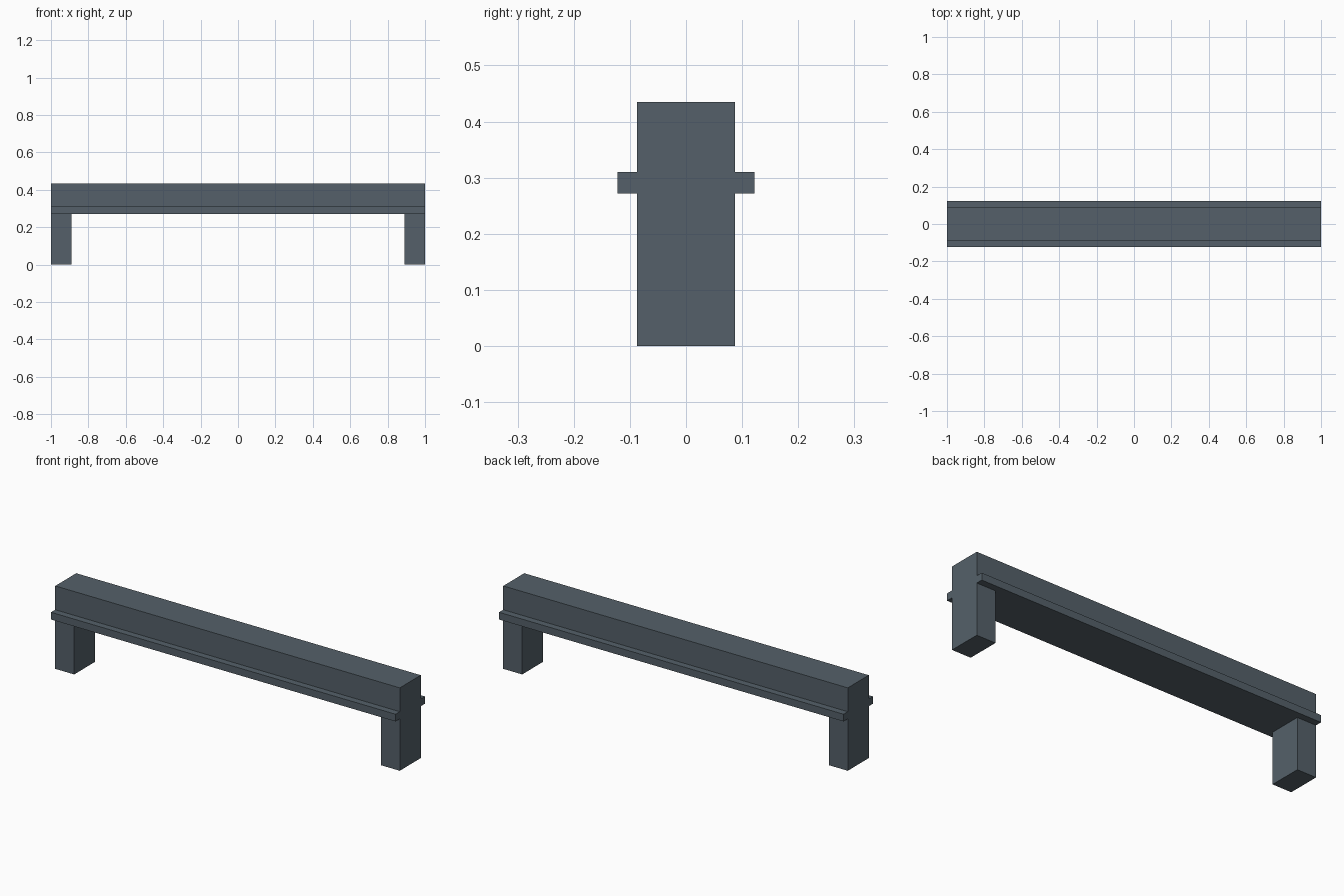
import bpy
import bmesh

if "Cube" in bpy.data.objects:
    bpy.data.objects.remove(bpy.data.objects["Cube"])

slate = bpy.data.materials.new("slate_grey")
slate.diffuse_color = (0.09, 0.118, 0.142, 1)
slate.use_nodes = True
slate.node_tree.nodes["Principled BSDF"].inputs["Base Color"].default_value = slate.diffuse_color

HALF_LEN = 1.0
BEAM_Y, LEDGE_Y = 0.087, 0.122
UNDER_Z, LEDGE_Z, TOP_Z = 0.272, 0.31, 0.435
LEG_W = 0.11


def extrude_x(name, half_profile, x0, x1):
    """Mirror a (y, z) half profile across y = 0 and extrude it along x."""
    profile = half_profile + [(-y, z) for y, z in reversed(half_profile)]
    bm = bmesh.new()
    face = bm.faces.new([bm.verts.new((x0, y, z)) for y, z in profile])
    ext = bmesh.ops.extrude_face_region(bm, geom=[face], use_keep_orig=True)
    moved = [v for v in ext["geom"] if isinstance(v, bmesh.types.BMVert)]
    bmesh.ops.translate(bm, vec=(x1 - x0, 0, 0), verts=moved)
    bmesh.ops.recalc_face_normals(bm, faces=bm.faces)
    mesh = bpy.data.meshes.new(name)
    bm.to_mesh(mesh)
    bm.free()
    mesh.materials.append(slate)
    obj = bpy.data.objects.new(name, mesh)
    bpy.context.collection.objects.link(obj)
    return obj


# Long beam with a narrow ledge along both sides
extrude_x("beam_with_ledges",
          [(LEDGE_Y, UNDER_Z), (LEDGE_Y, LEDGE_Z), (BEAM_Y, LEDGE_Z), (BEAM_Y, TOP_Z)],
          -HALF_LEN, HALF_LEN)

# Legs flush with both ends
for name, x0 in (("left_leg", -HALF_LEN), ("right_leg", HALF_LEN - LEG_W)):
    extrude_x(name, [(BEAM_Y, 0), (BEAM_Y, UNDER_Z)], x0, x0 + LEG_W)
